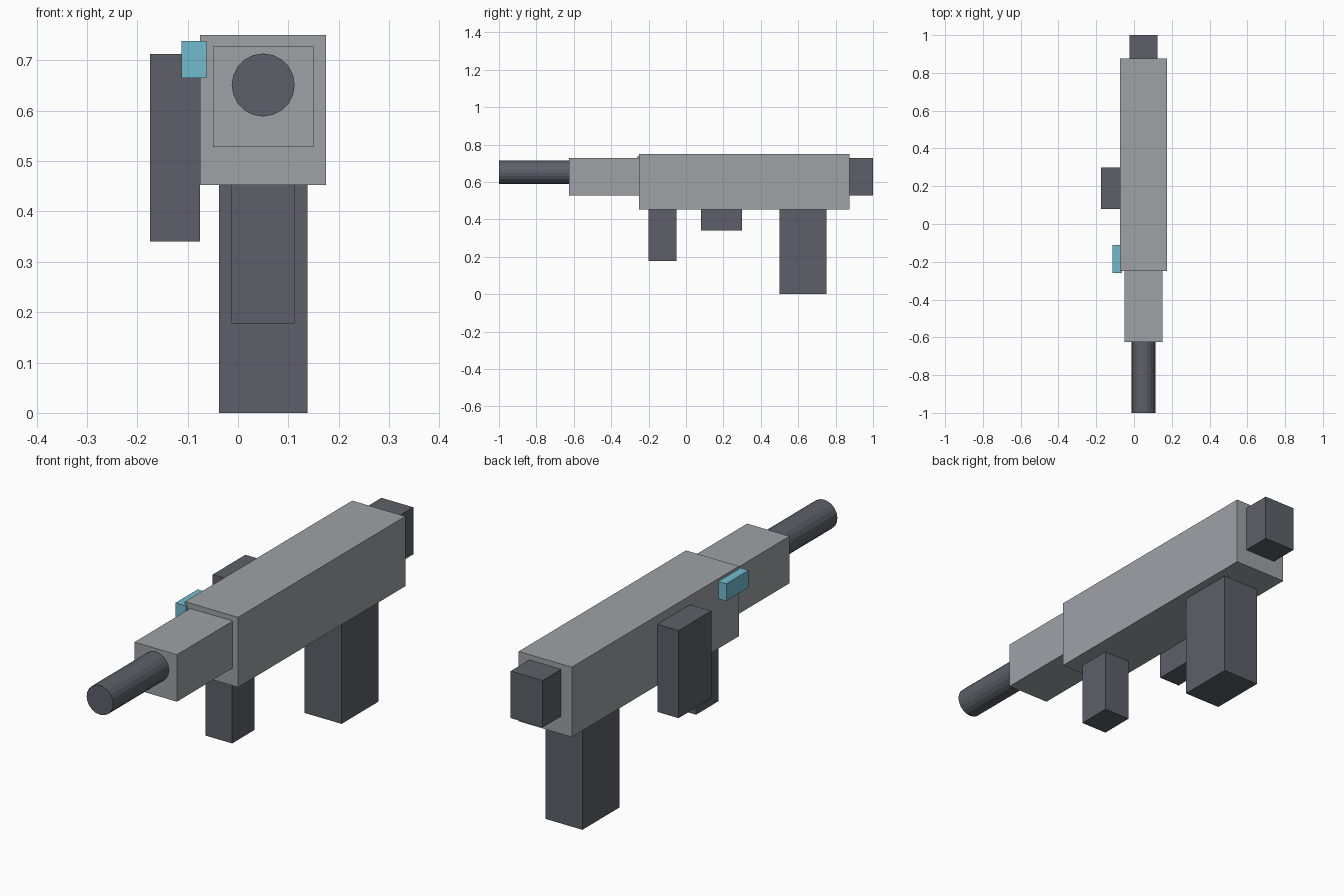
import bpy
import math

cube = bpy.data.objects.get("Cube")
if cube:
    bpy.data.objects.remove(cube, do_unlink=True)


def material(name, rgb):
    mat = bpy.data.materials.new(name)
    mat.use_nodes = True
    color = (*rgb, 1)
    mat.diffuse_color = color
    mat.node_tree.nodes["Principled BSDF"].inputs["Base Color"].default_value = color
    return mat


light_grey = material("light grey", (0.34, 0.36, 0.38))
dark_grey = material("dark grey", (0.112, 0.117, 0.14))
cyan = material("cyan", (0.17, 0.50, 0.63))


def finish(name, mat):
    obj = bpy.context.object
    obj.name = name
    obj.data.name = name
    obj.data.materials.append(mat)
    bpy.ops.object.transform_apply(location=False, rotation=True, scale=True)
    return obj


def box(name, mat, x, y, z):
    """Box from its (low, high) extent on each axis."""
    spans = (x, y, z)
    bpy.ops.mesh.primitive_cube_add(size=1, location=[(a + b) / 2 for a, b in spans])
    bpy.context.object.scale = [b - a for a, b in spans]
    return finish(name, mat)


CENTRE = 0.05


def centred_box(name, mat, width, y, z):
    return box(name, mat, (CENTRE - width / 2, CENTRE + width / 2), y, z)


# Main body and the narrower block ahead of it
centred_box("receiver", light_grey, 0.25, (-0.25, 0.875), (0.4525, 0.75))
centred_box("handguard", light_grey, 0.20, (-0.625, -0.25), (0.5275, 0.7275))

# Grips and rear block
centred_box("rear_grip", dark_grey, 0.175, (0.5, 0.75), (0, 0.4525))
centred_box("front_grip", dark_grey, 0.125, (-0.2, -0.05), (0.1775, 0.4525))
centred_box("rear_block", dark_grey, 0.15, (0.875, 1.0), (0.5275, 0.7275))

# Parts on the right side
box("side_magazine", dark_grey, (-0.175, -0.075), (0.08, 0.30), (0.34, 0.7125))
box("side_light", cyan, (-0.1125, -0.0625), (-0.26, -0.11), (0.665, 0.7385))

# Barrel
bpy.ops.mesh.primitive_cylinder_add(
    vertices=20, radius=0.0625, depth=0.375,
    location=(CENTRE, -0.8125, 0.651), rotation=(math.pi / 2, 0, 0))
finish("barrel", dark_grey)
